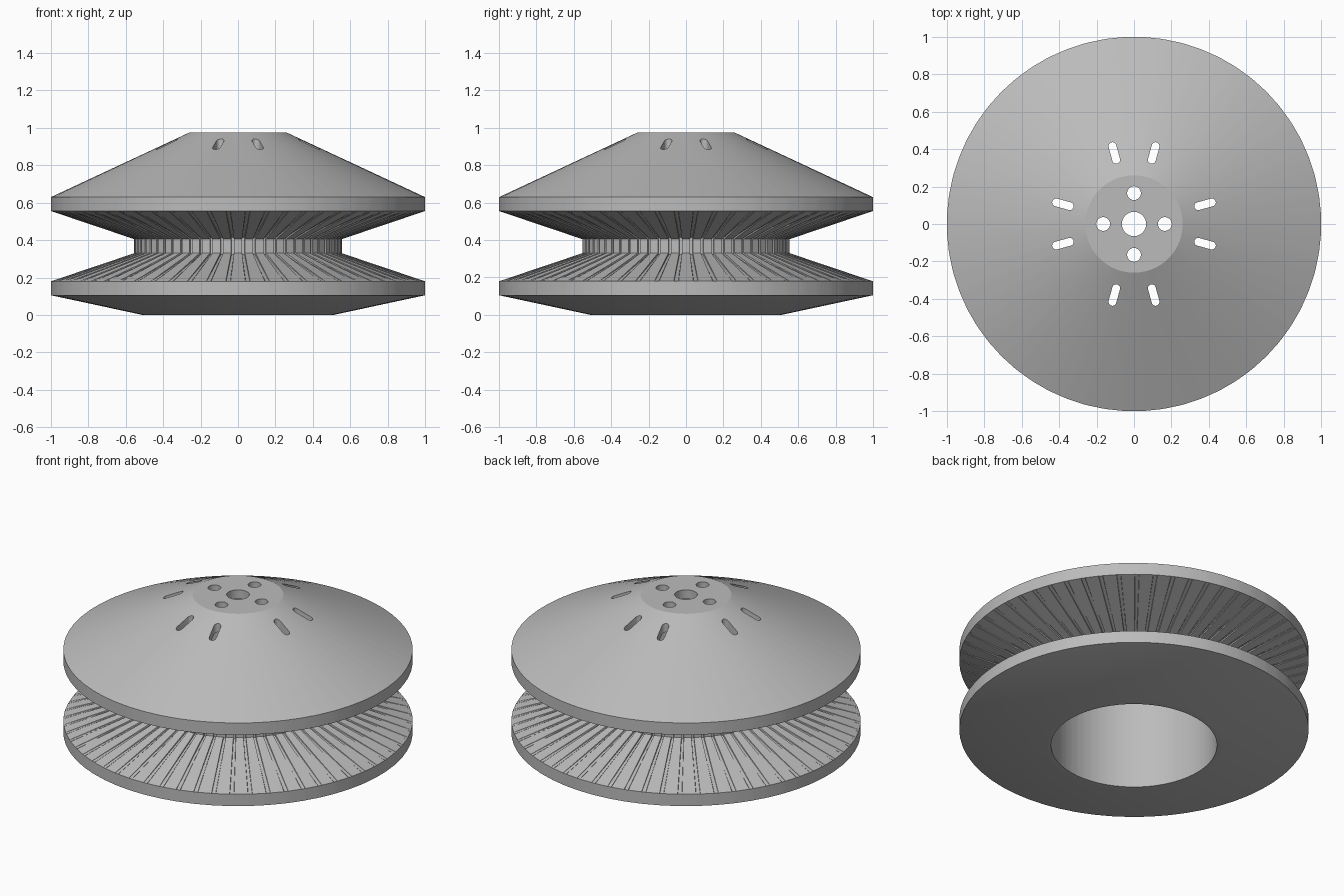
import bpy, bmesh, math
from math import cos, sin, pi, radians

if "Cube" in bpy.data.objects:
    bpy.data.objects.remove(bpy.data.objects["Cube"])

RIBS = 60            # ribbed panels around the belt groove
RIB_PART = 0.75      # share of each step taken by the raised rib

metal = bpy.data.materials.new("grey metal")
metal.diffuse_color = (0.5, 0.5, 0.5, 1)
metal.use_nodes = True
metal.node_tree.nodes["Principled BSDF"].inputs["Base Color"].default_value = metal.diffuse_color


def add_object(name, bm):
    bmesh.ops.recalc_face_normals(bm, faces=bm.faces)
    mesh = bpy.data.meshes.new(name)
    bm.to_mesh(mesh)
    bm.free()
    obj = bpy.data.objects.new(name, mesh)
    bpy.context.collection.objects.link(obj)
    mesh.materials.append(metal)
    return obj


def prism(bm, outline, z0, z1):
    """Closed vertical prism from a 2D outline."""
    face = bm.faces.new([bm.verts.new((x, y, z0)) for x, y in outline])
    top = bmesh.ops.extrude_face_region(bm, geom=[face])["geom"]
    verts = [v for v in top if isinstance(v, bmesh.types.BMVert)]
    bmesh.ops.translate(bm, verts=verts, vec=(0, 0, z1 - z0))


def circle(x, y, r, n):
    return [(x + r * cos(2 * pi * i / n), y + r * sin(2 * pi * i / n)) for i in range(n)]


def slot(angle, r0, r1, half):
    """Rounded radial slot outline."""
    pts = [(r1 + half * cos(a), half * sin(a)) for a in [pi * (i / 8 - 0.5) for i in range(9)]]
    pts += [(r0 - half * cos(a), -half * sin(a)) for a in [pi * (i / 8 - 0.5) for i in range(9)]]
    return [(x * cos(angle) - y * sin(angle), x * sin(angle) + y * cos(angle)) for x, y in pts]


# Pulley section from the inner ceiling, down the bore and up the outside:
# radius, height, and the sunken radius and height between the ribs
G = 0.008
profile = [
    (0.26, 0.92, 0, 0), (0.475, 0.82, 0, 0), (0.475, 0.0, 0, 0), (0.51, 0.0, 0, 0),
    (1.0, 0.105, 0, 0), (1.0, 0.18, 0, 0),
    (0.555, 0.33, -G, -G), (0.555, 0.405, -G, G),
    (1.0, 0.555, 0, 0), (1.0, 0.63, 0, 0), (0.26, 0.975, 0, 0),
]

# Angles: each step has a raised rib followed by a narrow sunken strip
step = 2 * pi / RIBS
angles = []
for i in range(RIBS):
    a = (i - RIB_PART / 2) * step
    angles += [(a, 0), (a + RIB_PART * step, 0),
               (a + (RIB_PART + 0.02) * step, 1), (a + 0.98 * step, 1)]

bm = bmesh.new()
rings = [[bm.verts.new(((r + s * dr) * cos(a), (r + s * dr) * sin(a), z + s * dz))
          for a, s in angles] for r, z, dr, dz in profile]
n = len(angles)
for low, high in zip(rings, rings[1:]):
    for i in range(n):
        j = (i + 1) % n
        bm.faces.new((low[i], low[j], high[j], high[i]))
bm.faces.new(rings[0])       # hub ceiling
bm.faces.new(rings[-1])      # hub top
pulley = add_object("pulley", bm)

# Hub holes and vent slots
bm = bmesh.new()
prism(bm, circle(0, 0, 0.065, 32), 0.7, 1.1)
for k in range(4):
    a = k * pi / 2
    prism(bm, circle(0.165 * cos(a), 0.165 * sin(a), 0.037, 24), 0.7, 1.1)
    for side in (-1, 1):
        prism(bm, slot(a + side * radians(15.5), 0.356, 0.432, 0.021), 0.7, 1.1)
cutter = add_object("hole_cutter", bm)
cutter.hide_render = True
cutter.hide_set(True)

cut = pulley.modifiers.new("holes", "BOOLEAN")
cut.object = cutter
cut.operation = "DIFFERENCE"
cut.solver = "EXACT"

bpy.context.view_layer.objects.active = pulley
pulley.select_set(True)
bpy.ops.object.modifier_apply(modifier=cut.name)
bpy.data.objects.remove(cutter)
bpy.ops.object.shade_smooth_by_angle(angle=radians(20))
